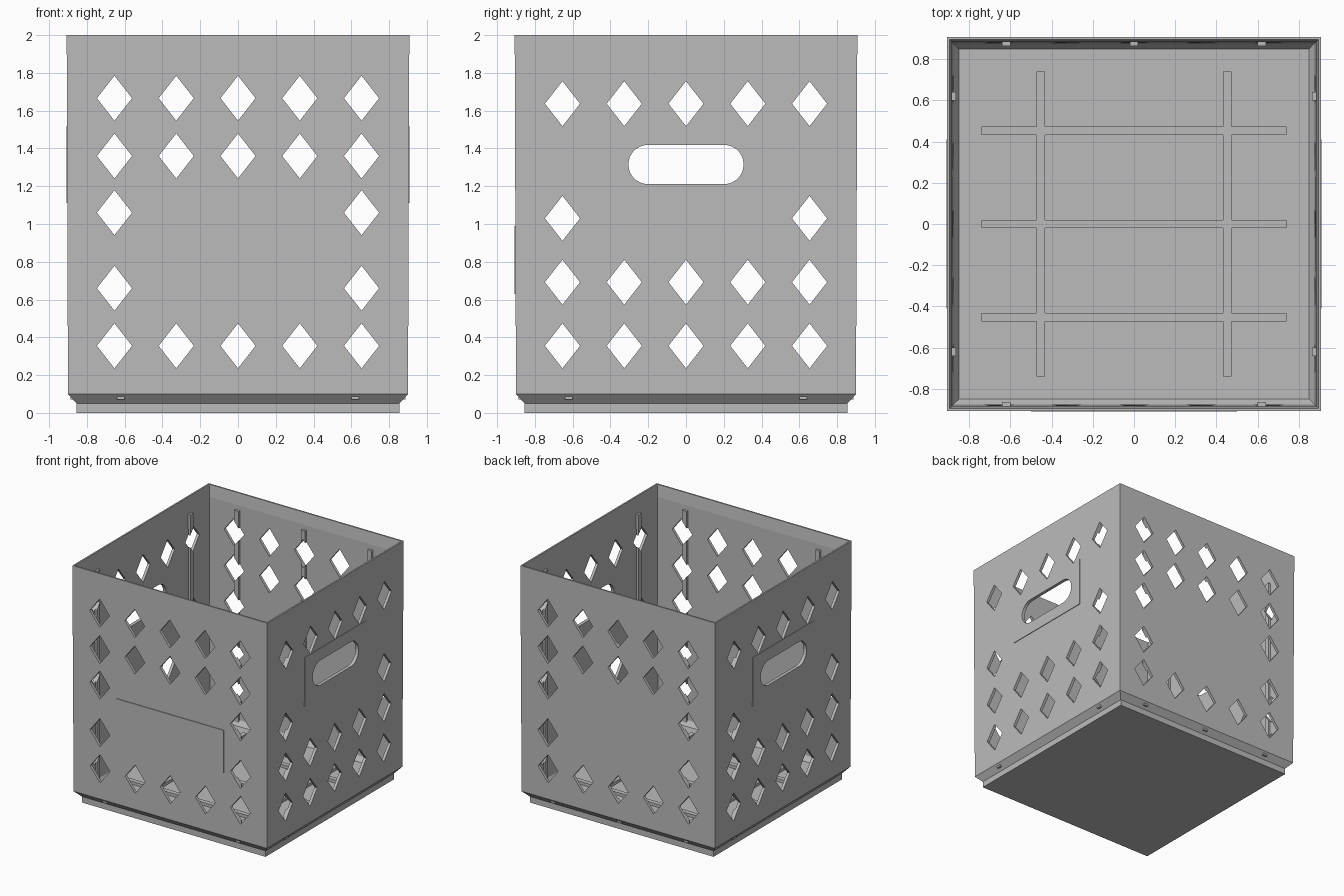
import bpy, bmesh, math
from mathutils import Vector

if "Cube" in bpy.data.objects:
    bpy.data.objects.remove(bpy.data.objects["Cube"], do_unlink=True)

grey = bpy.data.materials.new("grey plastic")
grey.use_nodes = True
colour = (0.5, 0.5, 0.5, 1)
grey.diffuse_color = colour
grey.node_tree.nodes["Principled BSDF"].inputs["Base Color"].default_value = colour


def finish(name, bm):
    bmesh.ops.recalc_face_normals(bm, faces=bm.faces[:])
    mesh = bpy.data.meshes.new(name)
    bm.to_mesh(mesh)
    bm.free()
    mesh.materials.append(grey)
    ob = bpy.data.objects.new(name, mesh)
    bpy.context.collection.objects.link(ob)
    return ob


def boxes(name, spans):
    """One object from boxes given as (low corner, high corner)."""
    bm = bmesh.new()
    for low, high in spans:
        low, high = Vector(low), Vector(high)
        verts = bmesh.ops.create_cube(bm, size=1)["verts"]
        for v in verts:
            v.co = (low + high) / 2 + v.co * (high - low)
    return finish(name, bm)


def boolean(ob, tool, operation):
    mod = ob.modifiers.new("boolean", "BOOLEAN")
    mod.operation = operation
    mod.solver = "EXACT"
    mod.object = tool
    bpy.context.view_layer.objects.active = ob
    bpy.ops.object.modifier_apply(modifier=mod.name)


def prisms(name, outlines, along_x):
    """Cutter prisms running right through the crate."""
    bm = bmesh.new()
    for outline in outlines:
        ends = []
        for d in (-1.2, 1.2):
            ends.append([bm.verts.new((d, u, z) if along_x else (u, d, z)) for u, z in outline])
        a, b = ends
        bm.faces.new(a)
        bm.faces.new(b[::-1])
        for i in range(len(a)):
            j = (i + 1) % len(a)
            bm.faces.new((a[i], b[i], b[j], a[j]))
    ob = finish(name, bm)
    ob.hide_render = True
    return ob


def diamonds(full_rows, outer_rows):
    shapes = []
    for rows, columns in ((full_rows, (-2, -1, 0, 1, 2)), (outer_rows, (-2, 2))):
        for z in rows:
            for c in columns:
                u = c * 0.327
                shapes.append([(u - 0.093, z), (u, z - 0.119), (u + 0.093, z), (u, z + 0.119)])
    return shapes


# Rounded slot for the hand grips
slot, steps, radius = [], 14, 0.104
for side in (1, -1):
    for i in range(steps + 1):
        a = math.pi * i / steps - math.pi / 2
        slot.append((side * (0.201 + radius * math.cos(a)), 1.315 + side * radius * math.sin(a)))

front_cutter = prisms("front_cutter", diamonds((1.666, 1.36, 0.355), (1.06, 0.66)), False)
side_cutter = prisms("side_cutter", diamonds((1.637, 0.692, 0.355), (1.03,)) + [slot], True)

# Shell: square rings lofted up the outside, over the rim and down the inside
profile = [(0.855, 0), (0.855, 0.05), (0.9, 0.1), (0.907, 2),
           (0.894, 2), (0.884, 1.9), (0.876, 0.1), (0.849, 0.06)]
bm = bmesh.new()
rings = [[bm.verts.new((sx * h, sy * h, z)) for sx, sy in ((-1, -1), (1, -1), (1, 1), (-1, 1))]
         for h, z in profile]
for low, high in zip(rings, rings[1:]):
    for i in range(4):
        j = (i + 1) % 4
        bm.faces.new((low[i], low[j], high[j], high[i]))
bm.faces.new(rings[0][::-1])
bm.faces.new(rings[-1])
shell = finish("crate_shell", bm)

# Upright ribs on the inner walls
spans = []
for s in (-1, 1):
    near, far = sorted((s * 0.864, s * 0.888))
    for u in (-0.62, 0, 0.62):
        if u:
            spans.append(((near, u - 0.02, 0.07), (far, u + 0.02, 1.86)))
        if u or s > 0:
            spans.append(((u - 0.02, near, 0.07), (u + 0.02, far, 1.86)))
wall_ribs = boxes("wall_ribs", spans)

# Raised plates around the grips and on the front
grip_plates = boxes("grip_plates", [((-0.909, -0.41, 1.11), (-0.9, 0.41, 1.52)),
                                    ((0.9, -0.41, 1.11), (0.909, 0.41, 1.52))])
boxes("front_plate", [((-0.5, -0.909, 0.63), (0.5, -0.9, 0.99))])

for part in (shell, wall_ribs, grip_plates):
    boolean(part, front_cutter, "DIFFERENCE")
    boolean(part, side_cutter, "DIFFERENCE")

# Floor grid
floor_grid = boxes("floor_grid", [((-0.74, y - 0.02, 0.05), (0.74, y + 0.02, 0.085))
                                  for y in (-0.453, 0, 0.453)])
cross_bars = boxes("cross_bars", [((x - 0.02, -0.74, 0.05), (x + 0.02, 0.74, 0.085))
                                  for x in (-0.453, 0.453)])
boolean(floor_grid, cross_bars, "UNION")

for helper in (front_cutter, side_cutter, cross_bars):
    bpy.data.objects.remove(helper, do_unlink=True)
